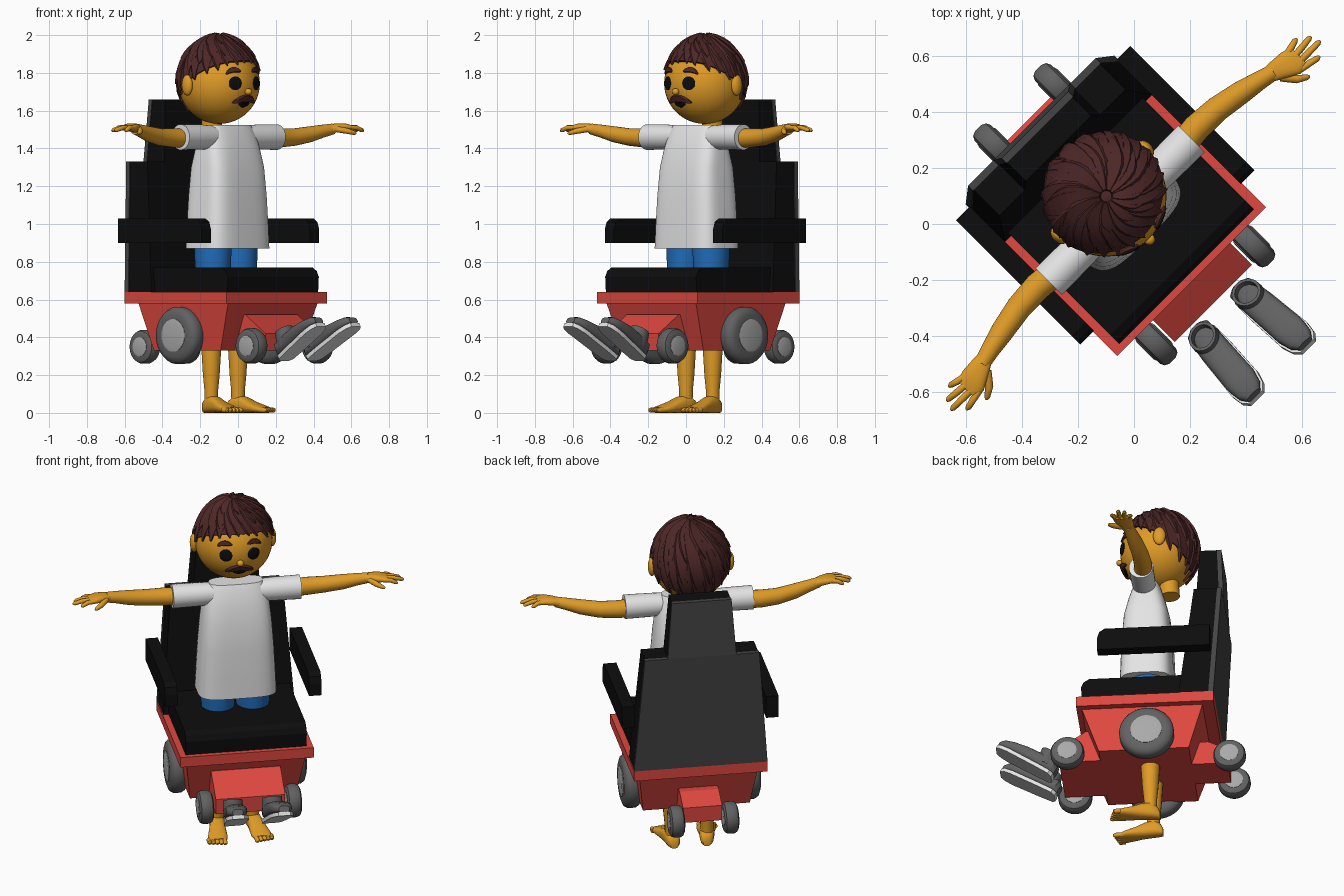
import bpy, bmesh, math, random
from mathutils import Vector as V

if "Cube" in bpy.data.objects:
    bpy.data.objects.remove(bpy.data.objects["Cube"])

random.seed(4)
COLS = dict(skin=(.74, .33, .02), red=(.74, .065, .05), hair_brown=(.075, .02, .02), black=(.004, .004, .004),
            rubber_grey=(.12, .12, .12), panel_grey=(.06, .06, .06), hub_grey=(.4, .4, .4),
            white=(.78, .78, .78), denim_blue=(.015, .15, .48))
MATS = {}
for k, c in COLS.items():
    MATS[k] = bpy.data.materials.new(k)
    MATS[k].diffuse_color = (*c, 1)


def finish(name, bm, mat, smooth=True):
    """Turn a bmesh into an object; everything faces the front-right diagonal."""
    bmesh.ops.recalc_face_normals(bm, faces=bm.faces)
    me = bpy.data.meshes.new(name)
    bm.to_mesh(me)
    bm.free()
    me.materials.append(MATS[mat])
    if smooth:
        me.shade_smooth()
        me.set_sharp_from_angle(angle=math.radians(38))
    ob = bpy.data.objects.new(name, me)
    bpy.context.collection.objects.link(ob)
    ob.rotation_euler.z = math.pi / 4
    return ob


def loft(name, rings, mat, smooth=True, cap=True):
    bm = bmesh.new()
    vs = [[bm.verts.new(p) for p in r] for r in rings]
    n = len(vs[0])
    for a, b in zip(vs, vs[1:]):
        for i in range(n):
            bm.faces.new((a[i], a[(i + 1) % n], b[(i + 1) % n], b[i]))
    if cap:
        bm.faces.new(vs[0])
        bm.faces.new(vs[-1])
    return finish(name, bm, mat, smooth)


def ring(c, u, v, n=24, p=2):
    """Superellipse around c with half axes u and v."""
    out = []
    for i in range(n):
        t = 2 * math.pi * (i + .5) / n
        a, b = math.cos(t), math.sin(t)
        out.append(V(c) + V(u) * math.copysign(abs(a) ** (2 / p), a) + V(v) * math.copysign(abs(b) ** (2 / p), b))
    return out


def tube(name, pts, mat, n=16):
    """Round tube through (x, y, z, radius) points."""
    ps = [V(p[:3]) for p in pts]
    rings = []
    for i, p in enumerate(ps):
        d = (ps[min(i + 1, len(ps) - 1)] - ps[max(i - 1, 0)]).normalized()
        u = d.cross(V((0, 0, 1)) if abs(d.z) < .9 else V((0, 1, 0))).normalized()
        rings.append(ring(p, u * pts[i][3], d.cross(u) * pts[i][3], n))
    return loft(name, rings, mat)


def stack(name, rows, mat):
    """Flat-sided solid from rows of (z, half width, y front, y back)."""
    return loft(name, [[V((-w, a, z)), V((w, a, z)), V((w, b, z)), V((-w, b, z))] for z, w, a, b in rows], mat, False)


def prism(name, prof, x0, x1, mat):
    """Side profile of (y, z) points extruded across x."""
    return loft(name, [[V((x, y, z)) for y, z in prof] for x in (x0, x1)], mat, False)


def ball(name, c, r, mat, scale=(1, 1, 1), seg=48):
    bm = bmesh.new()
    bmesh.ops.create_uvsphere(bm, u_segments=seg, v_segments=seg // 2, radius=r)
    bmesh.ops.scale(bm, vec=scale, verts=bm.verts)
    bmesh.ops.translate(bm, vec=c, verts=bm.verts)
    return finish(name, bm, mat)


# --- chair ---
stack("seat_plate", [(.58, .375, -.29, .474), (.64, .375, -.29, .474)], "red")
stack("base_body", [(.33, .30, -.17, .33), (.58, .335, -.26, .41)], "red")
prism("front_housing", [(-.15, .33), (-.40, .33), (-.40, .42), (-.25, .52), (-.15, .52)], -.195, .195, "red")
prism("rear_housing", [(.28, .33), (.53, .33), (.53, .42), (.42, .47), (.28, .47)], -.11, .11, "red")
prism("seat_cushion", [(-.26, .64), (-.265, .72), (-.25, .75), (-.22, .77), (.32, .77), (.32, .64)], -.34, .34, "black")
stack("backrest", [(.64, .37, .28, .445), (1.33, .318, .36, .49)], "black")
stack("back_panel", [(.64, .375, .445, .474), (1.33, .322, .49, .515)], "panel_grey")
stack("headrest", [(1.33, .19, .36, .49), (1.66, .165, .38, .475)], "black")
stack("headrest_panel", [(1.33, .193, .49, .515), (1.66, .168, .475, .5)], "panel_grey")


def wheel(name, x, y, z, r, w):
    prof = [(-.5, .55), (-.5, .75), (-.4, .92), (-.2, 1), (.2, 1), (.4, .92), (.5, .75), (.5, .55)]
    loft(name + "_tyre", [ring((x + a * w, y, z), (0, r * b, 0), (0, 0, r * b), 32) for a, b in prof], "rubber_grey")
    loft(name + "_hub", [ring((x + a * w, y, z), (0, r * b, 0), (0, 0, r * b), 32)
                         for a, b in [(-.56, .45), (-.52, .57), (.52, .57), (.56, .45)]], "hub_grey")


for s, side in ((-1, "right"), (1, "left")):
    prism(side + "_armrest", [(.458, .90), (-.168, .90), (-.168, .97), (-.155, 1.01), (-.125, 1.03), (.458, 1.03)],
          s * .37, s * .44, "black")
    wheel(side + "_drive_wheel", s * .335, .10, .41, .152, .10)
    wheel(side + "_front_caster", s * .247, -.348, .355, .094, .08)
    wheel(side + "_rear_caster", s * .152, .545, .35, .09, .08)

    # --- floating shoe, toe tipped up ---
    def sp(u, x, v):
        return V((s * (.105 + .07 * u) + x, -.45 - .857 * u + .515 * v, .275 + .515 * u + .857 * v))
    rows = [(0, .03, .06), (.02, .05, .08), (.10, .056, .085), (.20, .058, .08), (.28, .06, .065), (.33, .05, .052),
            (.355, .03, .035)]
    sole = [(u, w + .004) for u, w, h in rows]
    outline = [(u, w) for u, w in sole] + [(u, -w) for u, w in reversed(sole)]
    loft(side + "_shoe_sole", [[sp(u, w, v) for u, w in outline] for v in (0, .022)], "white")
    ax, up = sp(0, 0, 1) - sp(0, 0, 0), sp(1, 0, 0) - sp(0, 0, 0)
    loft(side + "_shoe_upper", [ring(sp(u, 0, .02 + h / 2), (w, 0, 0), ax * h / 2, 20, 2.8) for u, w, h in rows],
         "rubber_grey")
    loft(side + "_shoe_collar", [ring(sp(.06 + v * .2, 0, v), (r, 0, 0), up * r, 24)
                                 for v, r in [(.05, .056), (.10, .056), (.135, .054), (.135, .043), (.09, .04)]],
         "rubber_grey")

    # --- legs and feet ---
    loft(side + "_jeans_leg", [ring((s * .098, .09, z), (r, 0, 0), (0, r * 1.05, 0))
                               for z, r in [(.62, .088), (.75, .092), (.87, .097), (1.0, .097)]], "denim_blue")
    tube(side + "_leg", [(s * .1, .10, z, r) for z, r in
                         [(.05, .036), (.12, .037), (.2, .045), (.33, .053), (.5, .055), (.65, .06)]], "skin")
    loft(side + "_foot", [ring((s * (.1 + .15 * (.1 - y)), y, h / 2), (w, 0, 0), (0, 0, h / 2), 20, 2.6)
                          for y, w, h in [(.155, .022, .04), (.14, .036, .07), (.10, .042, .095), (.05, .043, .085),
                                          (0, .05, .06), (-.05, .056, .042), (-.085, .05, .03)]], "skin")
    for i in range(5):
        x, L = s * (.09 + .021 * i), .045 - .006 * i
        tube(side + "_toe", [(x, -.06, .016, .014), (x, -.08 - L * .7, .014, .013), (x, -.08 - L, .012, .006)], "skin", 10)

    # --- arm, hand and sleeve ---
    tube(side + "_sleeve", [(s * x, .07, 1.46, r) for x, r in
                            [(.08, .06), (.2, .066), (.36, .068), (.36, .05), (.33, .046)]][:3], "white", 24)
    tube(side + "_arm", [(s * x, y, z, r) for x, y, z, r in
                         [(.3, .075, 1.455, .05), (.4, .085, 1.455, .05), (.5, .08, 1.46, .046), (.6, .062, 1.475, .042),
                          (.68, .045, 1.492, .034), (.74, .03, 1.503, .029)]], "skin", 20)
    loft(side + "_palm", [ring((s * x, y, z), (0, w, 0), (0, 0, h), 20, 2.5) for x, y, z, w, h in
                          [(.70, .04, 1.497, .026, .024), (.75, .025, 1.508, .04, .023), (.80, .01, 1.512, .052, .02),
                           (.84, .005, 1.508, .046, .013)]], "skin")
    for ky, tx, ty in [(.042, .877, .056), (.017, .918, .026), (-.008, .93, -.008), (-.03, .89, -.045)]:
        tube(side + "_finger", [(s * .81, ky, 1.51, .013), (s * (.81 + tx) / 2, (ky + ty) / 2, 1.51, .013),
                                (s * (tx - .01), ty, 1.497, .011), (s * tx, ty, 1.492, .005)], "skin", 10)
    tube(side + "_thumb", [(s * .74, .0, 1.502, .016), (s * .775, -.045, 1.492, .015), (s * .805, -.065, 1.482, .011),
                           (s * .815, -.07, 1.478, .005)], "skin", 10)
    ball(side + "_ear", (s * .22, .16, 1.735), .05, "skin", (.45, .7, 1.1), 20)

# --- torso ---
loft("hips", [ring((0, .085, z), (.185, 0, 0), (0, .105, 0), 32, 3) for z in (.92, 1.0)], "denim_blue")
loft("shirt", [ring((0, .078, z), (w, 0, 0), (0, d, 0), 40, p) for z, w, d, p in
               [(.87, .22, .15, 4), (1.0, .214, .146, 4), (1.15, .206, .14, 4), (1.3, .195, .128, 4),
                (1.4, .185, .105, 3.5), (1.48, .172, .082, 3), (1.525, .15, .058, 3)]], "white")
tube("neck", [(0, .2, 1.47, .055), (0, .19, 1.62, .055)], "skin", 24)

# --- head and face plates wrapped on the head ---
HC, HR = V((0, .14, 1.745)), .215
ball("head", HC, HR, "skin")


def plate(name, cx, cz, shape, mat, lift=.005):
    """Outline of (x, z) offsets projected onto the head."""
    def on(x, z, d):
        y = -math.sqrt(HR * HR - x * x - (z - HC.z) ** 2)
        return HC + V((x, y, z - HC.z)).normalized() * (HR + d)
    loft(name, [[on(cx + x * k, cz + z * k, d) for x, z in shape]
                for k, d in [(1, -.004), (1, lift * .6), (.85, lift), (.45, lift), (.05, lift)]], mat)


def oval(w, h, bend=0, tilt=0, n=24):
    pts = [(w * math.cos(2 * math.pi * i / n), h * math.sin(2 * math.pi * i / n)) for i in range(n)]
    return [(x, z - bend * x * x + tilt * x) for x, z in pts]


for s in (-1, 1):
    plate("eye", s * .078, 1.745, oval(.034, .036), "black")
    plate("eyebrow", s * .082, 1.815, oval(.04, .013, 9, -s * .15), "hair_brown", .01)
plate("moustache", 0, 1.668, oval(.078, .017, 4), "hair_brown", .014)
plate("mouth", 0, 1.632, oval(.04, .013, -5), "black")
ball("nose", (0, -.078, 1.70), .02, "skin", (1, 1, .9), 16)


# --- hair: cap plus overlapping pointed locks ---
def hairline(a):
    return math.radians(60 + 66 * ((1 - math.cos(a)) / 2) ** 1.4)


def hp(a, th, d):
    r = .222 + d
    c = math.cos(th)
    return HC + V((r * math.sin(th) * math.sin(a), -r * math.sin(th) * math.cos(a), r * c * (1.07 if c > 0 else 1)))


N = 48
angles = [2 * math.pi * i / N for i in range(N)]
loft("hair_cap", [[hp(a, max(.02, hairline(a) * k), d) for a in angles]
                  for k, d in [(1, -.012)] + [(1 - j / 8, .002) for j in range(9)]], "hair_brown")
for layer, (count, reach) in enumerate([(22, 1.09), (17, .84), (11, .55)]):
    for i in range(count):
        a0 = 2 * math.pi * (i + .5 * layer + random.uniform(-.2, .2)) / count
        end = hairline(a0) * reach * random.uniform(.95, 1.05)
        rings = []
        for j in range(8):
            t = j / 7
            th = .1 + (end - .1) * t
            a = a0 + .35 * (t - 1)
            half = (.05 + .008 * layer) * (1 - t ** 3) + .002
            da = min(half / (.22 * math.sin(th)), .5)
            up = .006 * layer + .018 * (1 - .6 * t)
            rings.append([hp(a - da, th, -.004), hp(a - da * .3, th, up), hp(a + da, th, up * .5), hp(a + da, th, -.006)])
        loft("hair_lock", rings, "hair_brown")

for m in bpy.data.materials:
    if m.users and not m.is_grease_pencil:
        m.use_nodes = True
        m.node_tree.nodes["Principled BSDF"].inputs["Base Color"].default_value = m.diffuse_color
